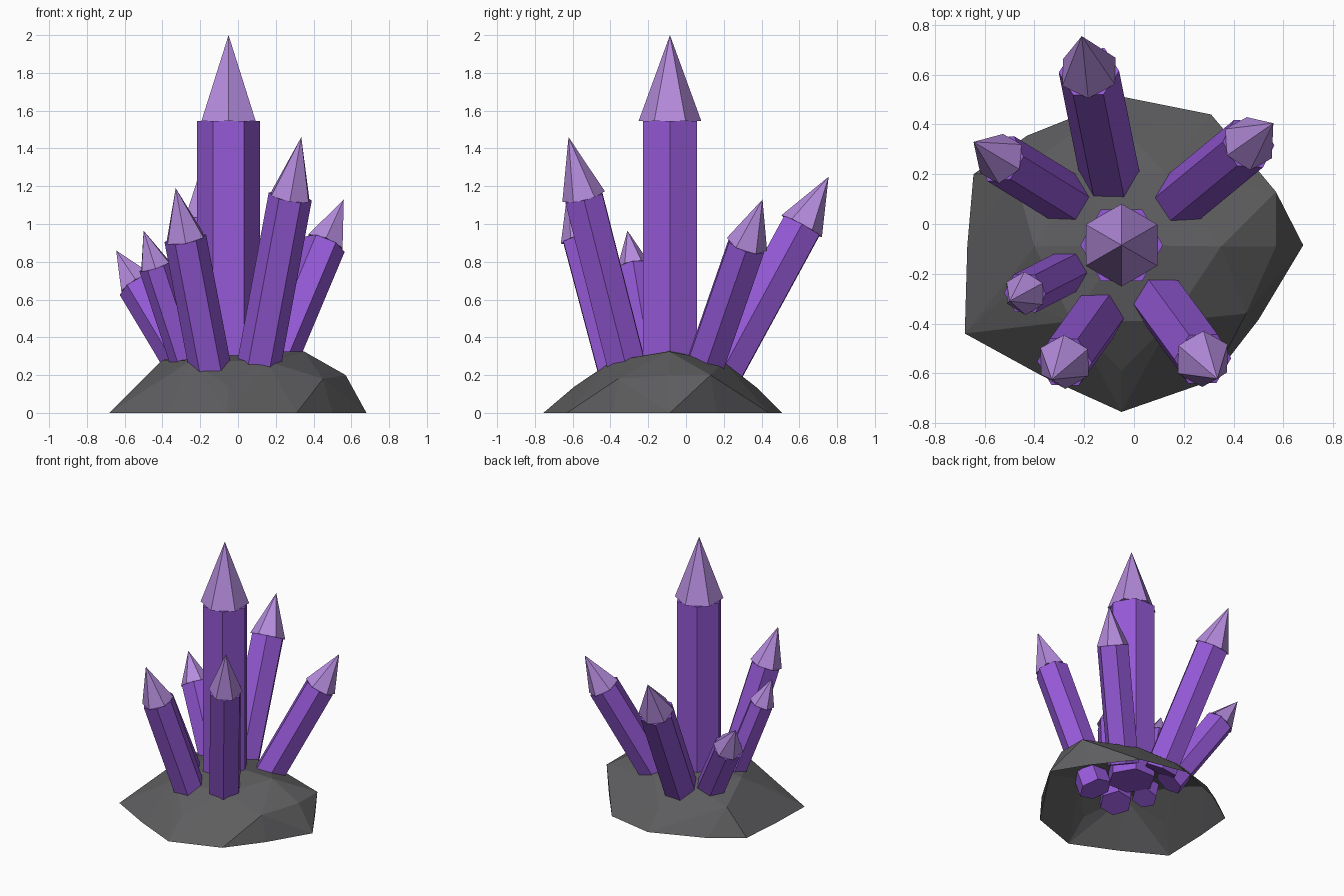
import bpy, bmesh
from mathutils import Vector, Matrix
from math import radians

if "Cube" in bpy.data.objects:
    bpy.data.objects.remove(bpy.data.objects["Cube"], do_unlink=True)


def material(name, rgb):
    mat = bpy.data.materials.new(name)
    mat.use_nodes = True
    mat.diffuse_color = (*rgb, 1)
    mat.node_tree.nodes["Principled BSDF"].inputs["Base Color"].default_value = (*rgb, 1)
    return mat


stone = material("dark grey stone", (0.11, 0.11, 0.115))
purple = material("purple crystal", (0.30, 0.10, 0.68))
lilac = material("lilac crystal tip", (0.46, 0.26, 0.72))


def finish(bm, name, mats):
    mesh = bpy.data.meshes.new(name)
    bm.to_mesh(mesh)
    bm.free()
    for mat in mats:
        mesh.materials.append(mat)
    obj = bpy.data.objects.new(name, mesh)
    bpy.context.collection.objects.link(obj)
    return obj


def crystal(name, foot, tip, radius, tip_length):
    """Hexagonal shaft with a pointed cap turned by half a side."""
    foot, tip = Vector(foot), Vector(tip)
    axis = tip - foot
    unit = axis.normalized()
    # sink the foot below the rock surface
    foot = foot - unit * 0.08
    length = (tip - foot).length
    shaft = length - tip_length
    turn = Vector((0, 0, 1)).rotation_difference(unit).to_matrix().to_4x4()
    place = Matrix.Translation(foot) @ turn
    quarter = Matrix.Rotation(radians(30), 4, "Z")
    bm = bmesh.new()
    bmesh.ops.create_cone(bm, cap_ends=True, segments=6, radius1=radius, radius2=radius,
                          depth=shaft,
                          matrix=place @ Matrix.Translation((0, 0, shaft / 2)) @ quarter)
    shaft_faces = set(bm.faces)
    bmesh.ops.create_cone(bm, cap_ends=True, segments=6, radius1=radius, radius2=0,
                          depth=tip_length,
                          matrix=place @ Matrix.Translation((0, 0, shaft + tip_length / 2)))
    bmesh.ops.remove_doubles(bm, verts=bm.verts, dist=1e-5)
    # choose the spin so that shaft corners lie on x and cap corners on y
    for f in bm.faces:
        f.material_index = 0 if f in shaft_faces else 1
    return finish(bm, name, [purple, lilac])


# Crystals: name, foot at the rock surface, tip, radius, cap length
crystal("centre_crystal", (-0.05, -0.085, 0.28), (-0.05, -0.085, 2.0), 0.166, 0.455)
crystal("back_crystal", (-0.10, 0.21, 0.25), (-0.21, 0.755, 1.25), 0.122, 0.30)
crystal("back_left_crystal", (0.19, 0.10, 0.25), (0.56, 0.405, 1.13), 0.112, 0.27)
crystal("back_right_crystal", (-0.28, 0.105, 0.25), (-0.645, 0.33, 0.86), 0.105, 0.225)
crystal("side_right_crystal", (-0.265, -0.19, 0.25), (-0.50, -0.31, 0.965), 0.088, 0.20)
crystal("front_right_crystal", (-0.15, -0.375, 0.25), (-0.33, -0.625, 1.19), 0.112, 0.28)
crystal("front_left_crystal", (0.11, -0.315, 0.25), (0.335, -0.622, 1.46), 0.116, 0.33)

# Rock: faceted hollow shell, open underneath
rim = [(0.68, -0.085), (0.53, 0.16), (0.31, 0.44), (-0.04, 0.51), (-0.43, 0.355), (-0.645, 0.2),
       (-0.67, -0.09), (-0.68, -0.44), (-0.37, -0.61), (-0.05, -0.755), (0.31, -0.63), (0.5, -0.385)]
shoulder = [(0.57, 0.13, 0.2), (-0.04, 0.38, 0.13), (-0.48, 0.2, 0.19), (-0.53, -0.3, 0.14),
            (-0.05, -0.59, 0.14), (0.45, -0.36, 0.18), (0.57, -0.09, 0.2)]
crown = [(0.35, -0.09, 0.325), (0.13, 0.2, 0.27), (-0.23, 0.2, 0.27), (-0.4, -0.09, 0.28),
         (-0.25, -0.39, 0.275), (0.15, -0.39, 0.275), (-0.05, -0.085, 0.33)]
bm = bmesh.new()
for p in [(x, y, 0) for x, y in rim] + shoulder + crown:
    bm.verts.new(p)
bmesh.ops.convex_hull(bm, input=bm.verts)
bmesh.ops.recalc_face_normals(bm, faces=bm.faces)
underside = [f for f in bm.faces if all(v.co.z < 0.001 for v in f.verts)]
bmesh.ops.delete(bm, geom=underside, context="FACES")
bmesh.ops.delete(bm, geom=[v for v in bm.verts if not v.link_faces], context="VERTS")
finish(bm, "rock_base", [stone])
